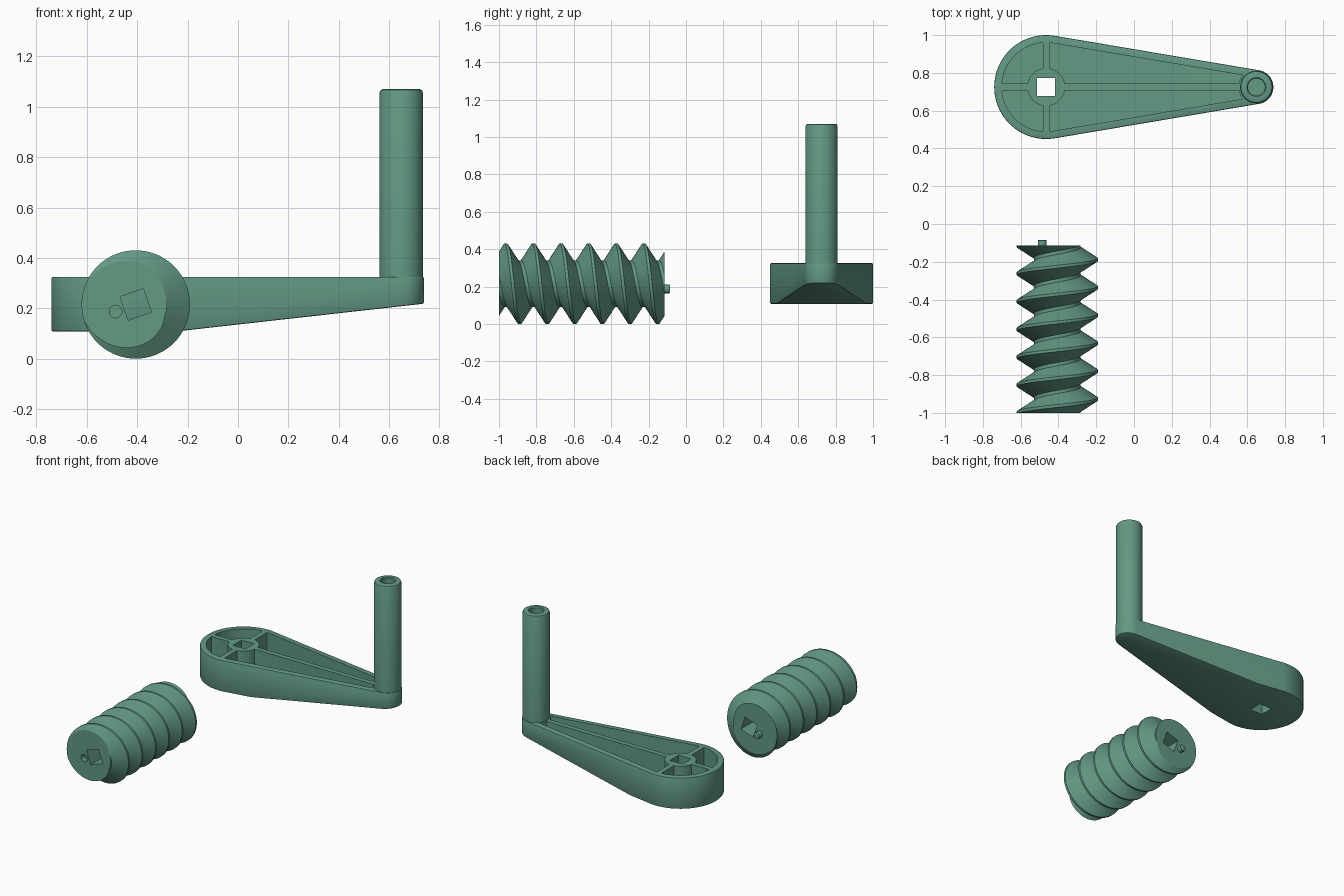
import bpy, bmesh
from math import pi, cos, sin, acos, radians
from mathutils import Matrix, Vector

if "Cube" in bpy.data.objects:
    bpy.data.objects.remove(bpy.data.objects["Cube"], do_unlink=True)

green = bpy.data.materials.new("sage_green")
green.use_nodes = True
COLOUR = (0.125, 0.32, 0.23, 1)
green.diffuse_color = COLOUR
green.node_tree.nodes["Principled BSDF"].inputs["Base Color"].default_value = COLOUR


def make(name, bm):
    bmesh.ops.recalc_face_normals(bm, faces=bm.faces)
    mesh = bpy.data.meshes.new(name)
    bm.to_mesh(mesh)
    bm.free()
    mesh.materials.append(green)
    obj = bpy.data.objects.new(name, mesh)
    bpy.context.collection.objects.link(obj)
    return obj


def activate(obj):
    bpy.ops.object.select_all(action='DESELECT')
    obj.select_set(True)
    bpy.context.view_layer.objects.active = obj


def cut(obj, *tools):
    """Subtract each tool from the object, then remove the tool."""
    activate(obj)
    for tool in tools:
        mod = obj.modifiers.new("cut", 'BOOLEAN')
        mod.operation, mod.solver, mod.object = 'DIFFERENCE', 'EXACT', tool
        bpy.ops.object.modifier_apply(modifier=mod.name)
        bpy.data.objects.remove(tool, do_unlink=True)


def smooth(obj):
    activate(obj)
    bpy.ops.object.shade_smooth_by_angle(angle=radians(30))


def box(name, centre, size, turn=None):
    bm = bmesh.new()
    matrix = Matrix.Translation(centre) @ (turn or Matrix()) @ Matrix.Diagonal((*size, 1))
    bmesh.ops.create_cube(bm, size=1, matrix=matrix)
    return make(name, bm)


def cylinder(name, centre, radius, depth, turn=None, bevel=0):
    bm = bmesh.new()
    bmesh.ops.create_cone(bm, cap_ends=True, segments=64, radius1=radius, radius2=radius,
                          depth=depth, matrix=Matrix.Translation(centre) @ (turn or Matrix()))
    if bevel:
        rims = [e for e in bm.edges if any(len(f.verts) > 4 for f in e.link_faces)]
        bmesh.ops.bevel(bm, geom=rims, offset=bevel, segments=2, affect='EDGES', profile=0.5)
    return make(name, bm)


# ---- Crank arm ----
HUB = Vector((-0.465, 0.725, 0))
PIN = Vector((0.648, 0.725, 0))
BEND, SLOPE, TOP, BASE = -0.245, 0.112, 0.325, 0.108


def teardrop(name, inset, top, base, bevel=0):
    """Prism round two circles, its underside rising towards the small end."""
    big, small = 0.275 - inset, 0.09 - inset
    a = acos((big - small) / (PIN - HUB).length)
    outline = []
    for centre, r, start, end, n in ((HUB, big, a, 2 * pi - a, 64), (PIN, small, -a, a, 32)):
        for i in range(n + 1):
            t = start + (end - start) * i / n
            outline.append((centre.x + r * cos(t), centre.y + r * sin(t), base))
    bm = bmesh.new()
    face = bm.faces.new([bm.verts.new(p) for p in outline])
    raised = bmesh.ops.extrude_face_region(bm, geom=[face])
    for v in raised["geom"]:
        if isinstance(v, bmesh.types.BMVert):
            v.co.z = top
    bmesh.ops.bisect_plane(bm, geom=bm.verts[:] + bm.edges[:] + bm.faces[:],
                           plane_co=(BEND, 0, 0), plane_no=(1, 0, 0))
    for v in bm.verts:
        if v.co.z < base + 0.001:
            v.co.z += max(0, (v.co.x - BEND) * SLOPE)
    if bevel:
        bm.normal_update()
        rims = [e for e in bm.edges
                if sorted(abs(f.normal.z) > 0.5 for f in e.link_faces) == [False, True]]
        bmesh.ops.bevel(bm, geom=rims, offset=bevel, segments=2, affect='EDGES', profile=0.5)
    return make(name, bm)


arm = teardrop("crank_arm", 0, TOP, BASE, 0.006)

# Four pockets left between the ribs and bosses, with rounded corners
pockets = teardrop("pockets", 0.04, 0.45, BASE + 0.04)
cut(pockets,
    box("long_rib", (0, HUB.y, 0.3), (3, 0.035, 1)),
    box("cross_rib", (HUB.x, HUB.y, 0.3), (0.035, 2, 1)),
    cylinder("hub_boss", HUB, 0.1, 2),
    cylinder("pin_boss", PIN, 0.095, 2))
bm = bmesh.new()
bm.from_mesh(pockets.data)
corners = [e for e in bm.edges if len(e.link_faces) == 2 and e.calc_face_angle() > 0.7
           and abs((e.verts[0].co - e.verts[1].co).normalized().z) > 0.99]
bmesh.ops.bevel(bm, geom=corners, offset=0.012, segments=4, affect='EDGES',
                profile=0.5, clamp_overlap=True)
bm.to_mesh(pockets.data)
bm.free()
cut(arm, pockets, box("square_socket", HUB, (0.095, 0.095, 2)))
smooth(arm)

# ---- Hollow handle, turned from a profile ----
profile = [(0, 0.36), (0.045, 0.36), (0.045, 1.065), (0.05, 1.07), (0.074, 1.07),
           (0.082, 1.066), (0.086, 1.056), (0.086, 0.3), (0, 0.3)]
bm = bmesh.new()
verts = [bm.verts.new((PIN.x + r, PIN.y, z)) for r, z in profile]
edges = [bm.edges.new(pair) for pair in zip(verts, verts[1:])]
bmesh.ops.spin(bm, geom=verts + edges, cent=PIN, axis=(0, 0, 1), angle=2 * pi, steps=64)
bmesh.ops.remove_doubles(bm, verts=bm.verts, dist=0.0001)
smooth(make("handle", bm))

# ---- Worm screw: a thread profile swept along a helix, trimmed flat at both ends ----
AXIS = Vector((-0.406, 0, 0.215))
FRONT, BACK, TURNS, STEPS = -1.0, -0.115, 6, 72
PITCH = (BACK - FRONT) / TURNS
thread = [(-0.05, 0.215), (0.05, 0.215), (0.44, 0.124), (0.56, 0.124)]

bm = bmesh.new()
rows = []
for i in range(-2 * STEPS, (TURNS + 2) * STEPS):
    t = pi - 2 * pi * i / STEPS
    rows.append([bm.verts.new((AXIS.x + r * cos(t), FRONT + PITCH * (i / STEPS + phase),
                               AXIS.z + r * sin(t))) for phase, r in thread])
for i in range(len(rows) - STEPS - 1):
    here = rows[i] + [rows[i + STEPS][0]]
    after = rows[i + 1] + [rows[i + STEPS + 1][0]]
    for j in range(len(thread)):
        bm.faces.new((here[j], after[j], after[j + 1], here[j + 1]))
for y, side in ((FRONT, -1), (BACK, 1)):
    trimmed = bmesh.ops.bisect_plane(bm, geom=bm.verts[:] + bm.edges[:] + bm.faces[:],
                                     plane_co=(0, y, 0), plane_no=(0, side, 0),
                                     clear_outer=True)
    loose = [v for v in bm.verts if not v.link_faces]
    bmesh.ops.delete(bm, geom=loose, context='VERTS')
    rim = [e for e in bm.edges if e.is_boundary
           and all(abs(v.co.y - y) < 0.0005 for v in e.verts)]
    bmesh.ops.holes_fill(bm, edges=rim, sides=0)
worm = make("worm_screw", bm)

# Square shaft hole, locating hole in front and matching peg behind
lie = Matrix.Rotation(pi / 2, 4, 'X')
peg_at = Vector((-0.486, 0, 0.187))
cut(worm,
    box("shaft_hole", AXIS + Vector((0, -0.55, 0)), (0.098, 2, 0.098),
        Matrix.Rotation(radians(-19), 4, 'Y')),
    cylinder("locating_hole", peg_at + Vector((0, FRONT, 0)), 0.025, 0.08, lie))
smooth(worm)
smooth(cylinder("locating_peg", peg_at + Vector((0, -0.11, 0)), 0.023, 0.05, lie, 0.004))
